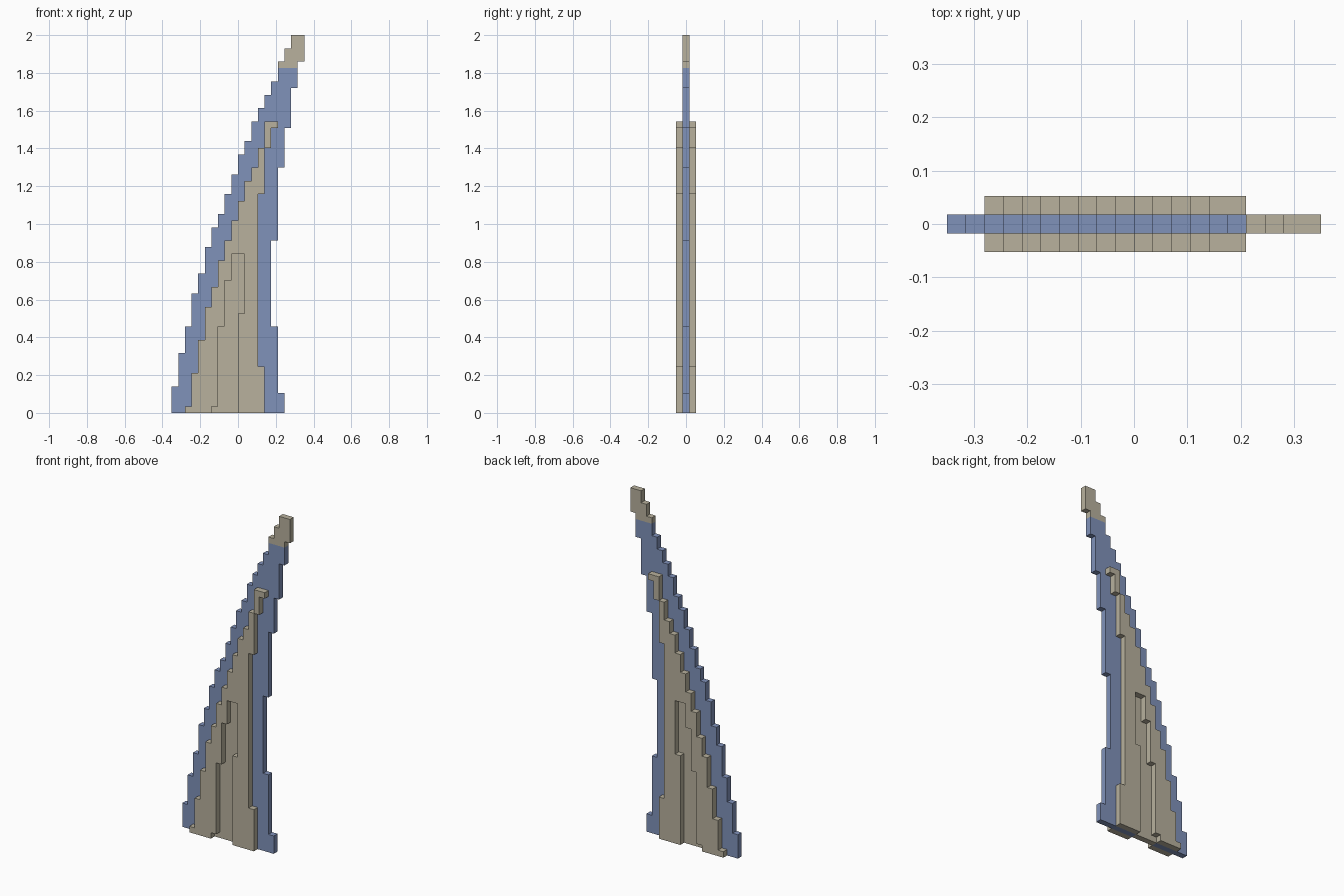
import bpy
import bmesh

cube = bpy.data.objects.get("Cube")
if cube:
    bpy.data.objects.remove(cube, do_unlink=True)

U = 2 / 57  # size of one block


def material(name, color):
    mat = bpy.data.materials.new(name)
    mat.use_nodes = True
    mat.diffuse_color = color
    mat.node_tree.nodes["Principled BSDF"].inputs["Base Color"].default_value = color
    return mat


blue = material("slate_blue", (0.216, 0.287, 0.491, 1))
beige = material("stone_beige", (0.479, 0.440, 0.337, 1))


def staircase(steps, base=0):
    """Turn (x, top) steps into a stepped path climbing from base."""
    path = []
    for x, top in steps:
        path += [(x, base), (x, top)]
        base = top
    return path


def climb(first_x, tops):
    """Steps that move one block sideways at each listed height."""
    return [(first_x + i, top) for i, top in enumerate(tops)]


def slab(name, mat, left, right, y, base=0, notch=None):
    """Extrude a stepped outline, one block thick, centred on block row y."""
    outline = staircase(left, base) + staircase(right, base)[::-1]
    if notch:
        outline += staircase(notch[1]) + staircase(notch[0])[::-1]
    bm = bmesh.new()
    face = bm.faces.new([bm.verts.new((x * U, (y - 0.5) * U, z * U)) for x, z in outline])
    ext = bmesh.ops.extrude_face_region(bm, geom=[face], use_keep_orig=True)
    verts = [v for v in ext["geom"] if isinstance(v, bmesh.types.BMVert)]
    bmesh.ops.translate(bm, verts=verts, vec=(0, U, 0))
    bmesh.ops.recalc_face_normals(bm, faces=bm.faces)
    mesh = bpy.data.meshes.new(name)
    bm.to_mesh(mesh)
    bm.free()
    mesh.materials.append(mat)
    obj = bpy.data.objects.new(name, mesh)
    bpy.context.scene.collection.objects.link(obj)
    return obj


# Recess running up from the base, shared by core and plates
groove = ([(-4, 1), (-3, 13), (-2, 20), (-1, 24)], [(0, 15), (1, 24)])

# Central fin
fin_left = climb(-10, [4, 9, 13, 18, 21, 25, 28, 30, 33, 36, 39, 41, 44, 46, 48, 50, 52])
fin_right = [(7, 3), (6, 13), (5, 26), (6, 37), (7, 43), (8, 49), (9, 52)]
slab("fin_core", blue, fin_left, fin_right, 0, notch=groove)
slab("fin_inlay", beige, groove[0], groove[1], 0)
slab("fin_tip", beige, climb(6, [53, 55, 57]), [(9, 53), (10, 57)], 0, base=52)

# Raised plates on both faces, each with a small hook on top
plate_left = climb(-8, [1, 6, 11, 16, 19, 23, 26, 29, 32, 35, 37, 40])
plate_right = [(4, 7), (3, 33), (4, 40)]
for side, y in (("front", -1), ("back", 1)):
    slab(side + "_plate", beige, plate_left, plate_right, y, notch=groove)
    slab(side + "_plate_hook", beige, [(4, 44)], [(5, 43), (6, 44)], y, base=40)
